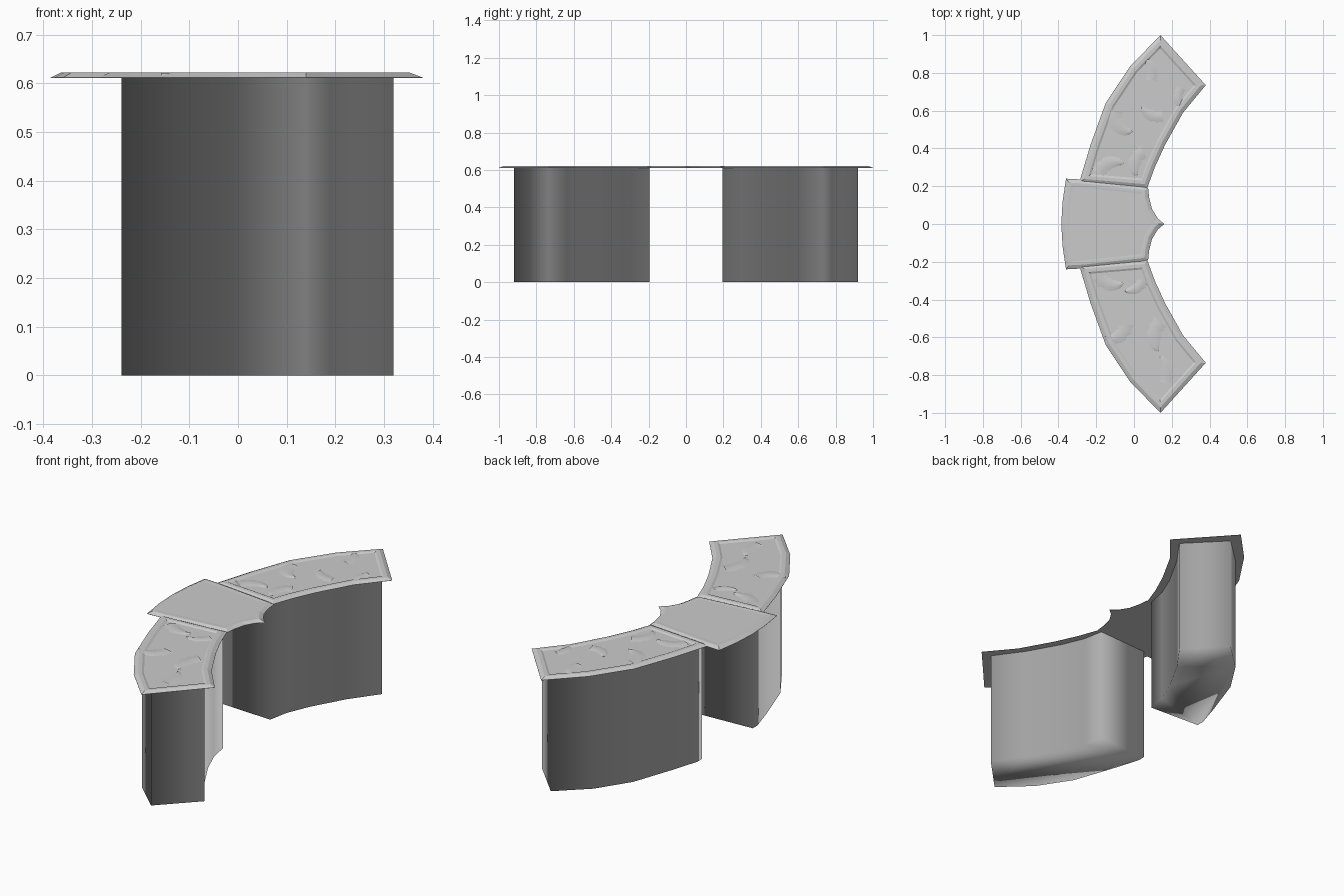
import bpy, bmesh, math
from mathutils import Vector

cube = bpy.data.objects.get("Cube")
if cube:
    bpy.data.objects.remove(cube)

grey = bpy.data.materials.new("plain grey")
grey.use_nodes = True
GREY = (0.6, 0.6, 0.6, 1)
grey.diffuse_color = GREY
grey.node_tree.nodes["Principled BSDF"].inputs["Base Color"].default_value = GREY

TOP, UNDER = 0.622, 0.612


def finish(bm, name, smooth):
    mesh = bpy.data.meshes.new(name)
    for face in bm.faces:
        face.smooth = smooth
    bm.to_mesh(mesh)
    bm.free()
    mesh.materials.append(grey)
    ob = bpy.data.objects.new(name, mesh)
    bpy.context.collection.objects.link(ob)


def prism(points, side, z0, z1):
    """Closed prism from an outline, mirrored in y when side is -1; also gives its upper face."""
    bm = bmesh.new()
    low = bm.faces.new([bm.verts.new((x, y * side, z0)) for x, y in points])
    ext = bmesh.ops.extrude_face_region(bm, geom=[low])
    for v in ext["geom"]:
        if isinstance(v, bmesh.types.BMVert):
            v.co.z = z1
    bmesh.ops.recalc_face_normals(bm, faces=bm.faces[:])
    return bm, max(bm.faces, key=lambda f: f.calc_center_median().z)


def slab(name, points, side, rim, drop):
    """Thin top with a sloping edge, a flat rim and a sunken panel."""
    bm, face = prism(points, side, UNDER - 0.001, UNDER)
    for width, rise in ((0.02, TOP - UNDER), (rim, 0), (0.01, -drop)):
        bmesh.ops.inset_region(bm, faces=[face], thickness=width, use_even_offset=True)
        for v in face.verts:
            v.co.z += rise
    finish(bm, name, False)


# Curved wing tops and the softly shaded pedestals below them
wing = [(-0.29, 0.22), (-0.23, 0.42), (-0.15, 0.64), (-0.02, 0.835), (0.14, 1.0),
        (0.38, 0.735), (0.26, 0.59), (0.165, 0.42), (0.11, 0.3), (0.07, 0.19)]
pedestal = [(-0.24, 0.25), (-0.2, 0.38), (-0.12, 0.61), (-0.01, 0.78), (0.14, 0.92),
            (0.32, 0.735), (0.215, 0.59), (0.12, 0.42), (0.07, 0.3), (0.05, 0.195),
            (-0.24, 0.21)]
for side, word in ((1, "back"), (-1, "front")):
    slab(word + "_wing_top", wing, side, 0.018, 0.005)
    body, lid = prism(pedestal, side, 0, UNDER - 0.001)
    lid.normal_flip()  # the hidden lid faces down, like the base
    finish(body, word + "_pedestal", True)

# Centre top with a cusp on its inner edge
half = [(0.16, 0), (0.125, 0.03), (0.095, 0.08), (0.08, 0.14), (0.075, 0.19),
        (0.05, 0.2), (-0.265, 0.235), (-0.36, 0.24), (-0.378, 0.12), (-0.385, 0)]
slab("centre_top", half + [(x, -y) for x, y in half[-2:0:-1]], 1, 0.012, 0.001)


# Raised curling leaves on the wing panels
def leaf(name, x, y, angle, length, bend):
    bm = bmesh.new()
    steps, rows = 10, []
    pos, heading = Vector((x, y, 0)), math.radians(angle)
    for i in range(steps + 1):
        t = i / steps
        ahead = Vector((math.cos(heading), math.sin(heading), 0))
        across = Vector((-ahead.y, ahead.x, 0))
        wide = length * 0.36 * (1 - t) ** 0.7 * (0.75 + 0.6 * t) + 0.001
        notch = 0.75 if i in (1, 3) else 1
        row = []
        for s, z in ((-1, 0.6165), (-0.4, 0.6205), (0.3, 0.6218), (1, 0.6165)):
            p = pos + across * s * wide * notch
            row.append(bm.verts.new((p.x, p.y, z)))
        rows.append(row)
        pos += ahead * length / steps
        heading += math.radians(bend) / steps
    for a, b in zip(rows, rows[1:]):
        for k in range(3):
            bm.faces.new((a[k], a[k + 1], b[k + 1], b[k]))
    bm.normal_update()
    bmesh.ops.reverse_faces(bm, faces=[f for f in bm.faces if f.normal.z < 0])
    finish(bm, name, True)


leaves = [(0.09, 0.76, 75, 0.13, 70), (-0.1, 0.6, -100, 0.17, 110),
          (-0.19, 0.27, 60, 0.16, -90), (0.05, 0.38, -150, 0.15, 100),
          (0.15, 0.57, 190, 0.13, -80), (0.25, 0.72, 240, 0.11, 60),
          (-0.19, -0.28, -50, 0.15, 80), (0.05, -0.3, -120, 0.12, -70),
          (-0.04, -0.53, -100, 0.16, -110), (0.14, -0.52, -130, 0.17, 80),
          (0.17, -0.84, 80, 0.15, 50)]
for n, data in enumerate(leaves, 1):
    leaf("relief_leaf_%d" % n, *data)
